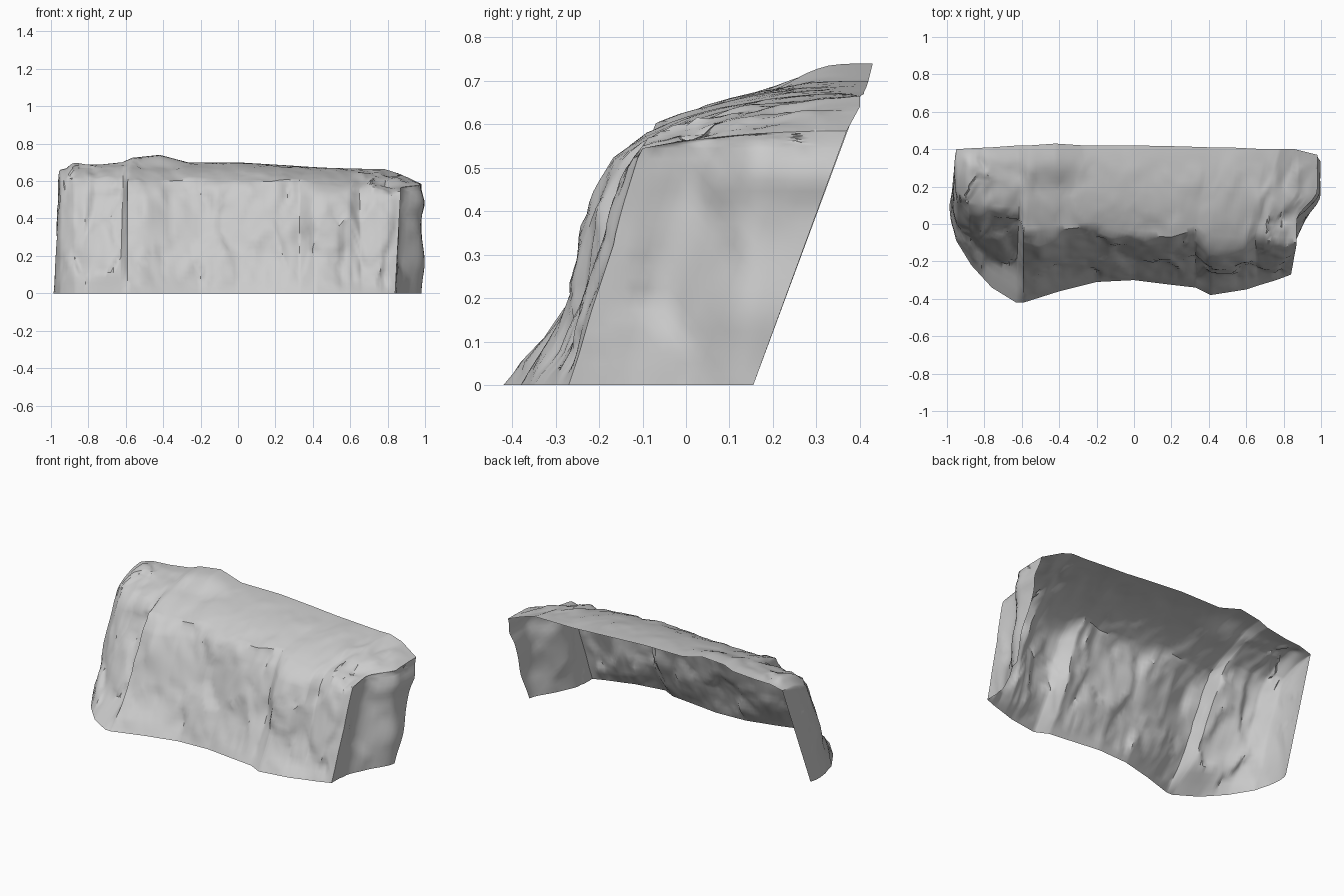
import bpy, bmesh, math
from mathutils import Vector, noise

if "Cube" in bpy.data.objects:
    bpy.data.objects.remove(bpy.data.objects["Cube"])

# stations along the cliff: base x, base y, toe, rim x, rim y, rim z, back x, back y, back z
ST = [
    (-.95, -.09, .2, -.945, .17, .60, -.95, .40, .66),
    (-.87, -.22, .35, -.88, .10, .61, -.87, .405, .68),
    (-.76, -.34, .4, -.76, .08, .615, -.76, .41, .685),
    (-.63, -.42, .38, -.615, .07, .61, -.62, .42, .70),
    (-.59, -.42, .3, -.59, -.05, .59, -.56, .42, .725),
    (-.40, -.36, .25, -.40, -.03, .60, -.42, .43, .74),
    (-.20, -.31, .2, -.20, -.01, .61, -.27, .42, .70),
    (0.0, -.30, .2, 0.0, -.06, .60, 0.0, .42, .70),
    (.20, -.325, .2, .20, -.07, .60, .25, .415, .685),
    (.33, -.34, .25, .33, -.03, .60, .40, .41, .675),
    (.41, -.38, .22, .40, -.09, .58, .50, .41, .67),
    (.60, -.35, .2, .60, -.10, .56, .70, .40, .665),
    (.66, -.33, .25, .65, -.07, .55, .78, .40, .665),
    (.76, -.30, .2, .77, -.10, .55, .86, .40, .64),
    (.84, -.27, .2, .87, -.10, .545, .98, .37, .585),
]
SUB, NF, NT, NW = 10, 22, 18, 16     # columns per station, front / top rows, wall columns


def smooth(a, b, t):
    t = max(0, min(1, (t - a) / (b - a)))
    return t * t * (3 - 2 * t)


def lerp(a, b, t):
    return a + (b - a) * t


def rough(p, seed):
    # chiselled facets: each cell is a tilted plane, joined by a steep narrow ramp
    q = Vector((p[0] * 5.5, p[1] * 4, p[2] * 3.2 + seed))
    q += noise.noise_vector(q * 1.5) * .25
    d, c = noise.voronoi(q)

    def plane(k):
        tilt = noise.noise_vector(c[k] * 3.1 + Vector((9, 4, 2)))
        return .03 * noise.noise(c[k] * 2.7) + .045 * tilt.dot(q - c[k])
    w = .5 + .5 * smooth(0, .22, d[1] - d[0])
    return lerp(plane(1), plane(0), w) + .01 * noise.noise(q * 3)


def column(s, u):
    x0, y0, toe, xr, yr, zr, xb, yb, zb = s
    bulge = .015 + .03 * math.exp(-((x0 - .47) / .12) ** 2) + .03 * math.exp(-((x0 + .48) / .1) ** 2)
    bulge *= smooth(0, .12, 1 - u) * smooth(0, .1, u)
    pts = []
    for i in range(NF):                               # front face
        f = i / NF
        g = lerp(0, toe, f / .2) if f < .2 else lerp(toe, 1, (f - .2) / .8)
        y = lerp(y0, yr, g) - bulge * smooth(.35, .8, f) * (1 - smooth(.9, 1, f))
        p = Vector((lerp(x0, xr, f), y, zr * f))
        p.y += rough(p, 0) * smooth(0, .15, f) * (.35 + .65 * smooth(0, .06, 1 - u))
        pts.append(p)
    end = smooth(0, .05, min(u, 1 - u))
    for i in range(NT + 1):                           # top face, with a raised slab at the back
        t = i / NT
        k = smooth(.25, .6, t) if u > .93 else t
        z = lerp(zr, min(zb, .695), 1 - (1 - t) ** 2.2) + max(0, zb - .695) * smooth(.45, .8, t)
        p = Vector((lerp(xr, xb, k), lerp(yr, yb, t), z))
        edge = .3 + .9 * smooth(.45, .8, abs(p.x))    # ends of the top are rougher
        p.z += rough(p, 7) * edge * end * (1 - smooth(.7, 1, t))
        pts.append(p)
    return pts


# resampled columns from left corner to right corner
n = (len(ST) - 1) * SUB
cols = []
for c in range(n + 1):
    k = min(c // SUB, len(ST) - 2)
    f = c / SUB - k
    cols.append(column([lerp(a, b, f) for a, b in zip(ST[k], ST[k + 1])], c / n))


def side_wall(col, sign):
    # end wall running from a corner column to the slanted open back
    out = [[p.copy() for p in col]]
    top = col[-1]
    for w in range(1, NW + 1):
        t = w / NW
        row = []
        for p in col:
            h = min(1, p.z / top.z)
            qy = lerp(.155, top.y, h)
            v = Vector((0, lerp(p.y, max(qy, p.y), t), p.z))
            if sign > 0:                              # flares outward towards the back
                qx = .98 + .018 * math.exp(-((p.z - .48) / .05) ** 2) \
                    + .018 * math.exp(-((p.z - .17) / .1) ** 2)
                yf = lerp(-.27, -.10, h)
                ty = (v.y - yf) / (qy - yf)
                v.x = lerp(lerp(.84, .87, h), qx, smooth(.28, lerp(1, .6, h), ty))
            else:
                v.x = lerp(p.x, lerp(-.975, top.x, h), t)
            if p is top:
                v = top.copy()
            depth = max(0, min(1, (qy - p.y) / .35))
            arch = 4 * t * (1 - t) * depth
            v.x += sign * arch * (rough(v, 3) * .7 + (.025 if sign < 0 else 0))
            row.append(v)
        out.append(row)
    return out


left, right = side_wall(cols[0], -1), side_wall(cols[-1], 1)
grid = left[:0:-1] + cols + right[1:]

# one continuous rock shell, open below and behind
bm = bmesh.new()
V = [[bm.verts.new(p) for p in col] for col in grid]
for a, b in zip(V, V[1:]):
    for i in range(len(a) - 1):
        bm.faces.new((a[i], b[i], b[i + 1], a[i + 1]))
bmesh.ops.remove_doubles(bm, verts=bm.verts, dist=.0008)
bmesh.ops.dissolve_degenerate(bm, edges=bm.edges, dist=.0005)
bmesh.ops.triangulate(bm, faces=bm.faces)
for v in bm.verts:
    v.co.x = max(-1, min(1, v.co.x))
    v.co.z = max(0, v.co.z)
me = bpy.data.meshes.new("cliff_rock")
bm.to_mesh(me)
bm.free()
ob = bpy.data.objects.new("cliff_rock", me)
bpy.context.collection.objects.link(ob)
bpy.context.view_layer.objects.active = ob
ob.select_set(True)
bpy.ops.object.shade_smooth_by_angle(angle=.7)
